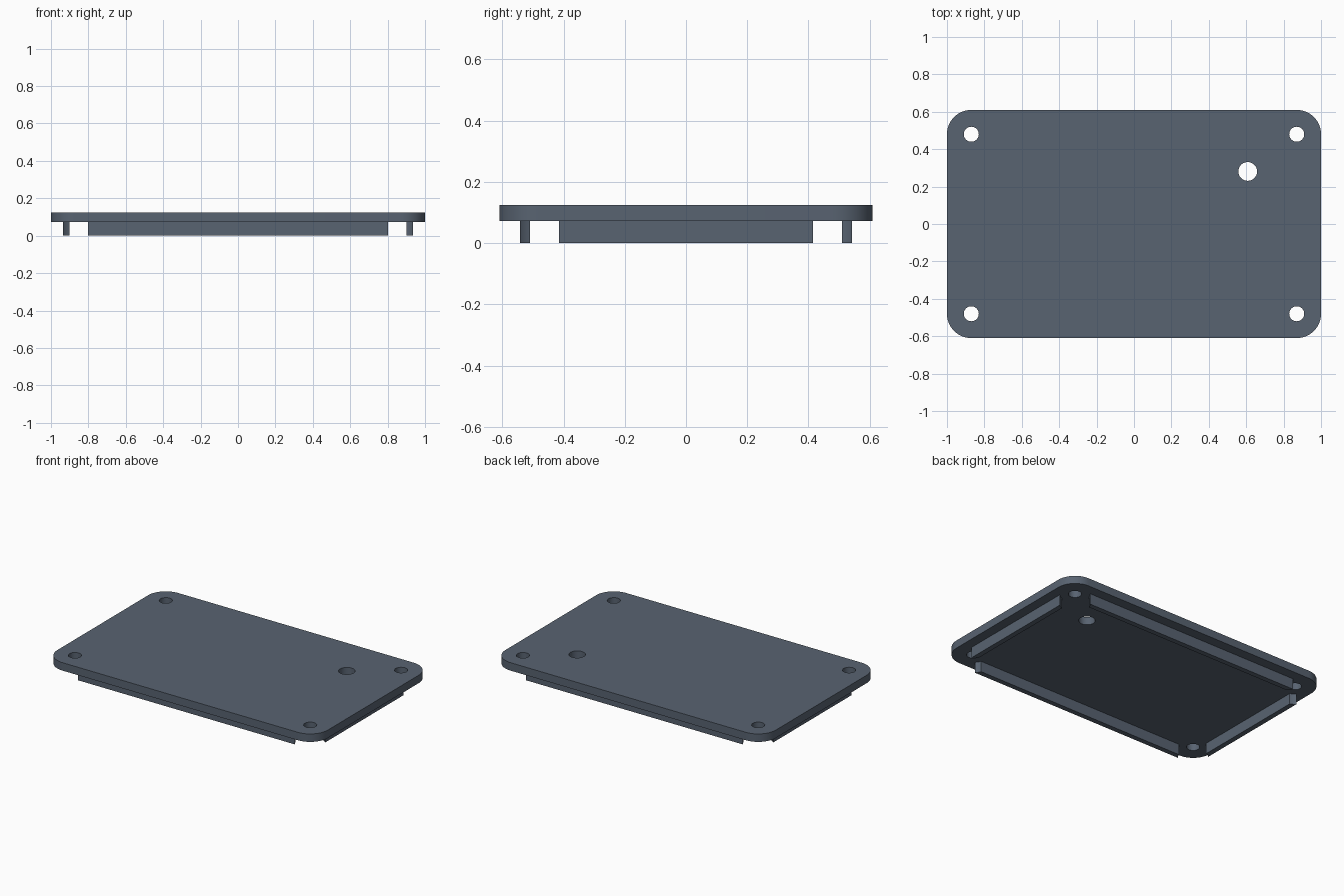
import bpy, bmesh, math
from mathutils import Matrix

old = bpy.data.objects.get("Cube")
if old:
    bpy.data.objects.remove(old, do_unlink=True)

# Main dimensions
HALF_X, HALF_Y, CORNER = 1.0, 0.61, 0.13
UNDERSIDE, TOP = 0.072, 0.125
RIB_X, RIB_Y, RIB_THICK = 0.935, 0.543, 0.034
SCREWS = [(sx * (HALF_X - CORNER), sy * (HALF_Y - CORNER))
          for sx in (-1, 1) for sy in (-1, 1)]

slate = bpy.data.materials.new("slate_grey")
slate.use_nodes = True
slate.diffuse_color = (0.098, 0.125, 0.165, 1)
slate.node_tree.nodes["Principled BSDF"].inputs["Base Color"].default_value = slate.diffuse_color


def finish(name, bm):
    mesh = bpy.data.meshes.new(name)
    bm.to_mesh(mesh)
    bm.free()
    mesh.materials.append(slate)
    obj = bpy.data.objects.new(name, mesh)
    bpy.context.collection.objects.link(obj)
    return obj


def box(name, x, y, half_x, half_y, z0, z1, radius=0):
    bm = bmesh.new()
    size = Matrix.Diagonal((2 * half_x, 2 * half_y, z1 - z0, 1))
    bmesh.ops.create_cube(bm, size=1, matrix=Matrix.Translation((x, y, (z0 + z1) / 2)) @ size)
    if radius:
        upright = [e for e in bm.edges
                   if abs(e.verts[0].co.z - e.verts[1].co.z) > 0.01]
        bmesh.ops.bevel(bm, geom=upright, offset=radius, segments=16,
                        profile=0.5, affect='EDGES')
    return finish(name, bm)


def cylinders(name, holes):
    bm = bmesh.new()
    for x, y, r in holes:
        bmesh.ops.create_cone(bm, cap_ends=True, segments=64, radius1=r, radius2=r,
                              depth=1, matrix=Matrix.Translation((x, y, 0)))
    obj = finish(name, bm)
    obj.hide_render = True
    return obj


def cut(obj, cutter):
    bpy.ops.object.select_all(action='DESELECT')
    obj.select_set(True)
    bpy.context.view_layer.objects.active = obj
    mod = obj.modifiers.new("holes", 'BOOLEAN')
    mod.operation, mod.solver, mod.object = 'DIFFERENCE', 'EXACT', cutter
    bpy.ops.object.modifier_apply(modifier=mod.name)
    bpy.ops.object.shade_smooth_by_angle(angle=math.radians(30))


# Lid plate with four screw holes and one larger cable hole
plate = box("lid_plate", 0, 0, HALF_X, HALF_Y, UNDERSIDE, TOP, CORNER)
drill = cylinders("hole_cutter", [(x, y, 0.04) for x, y in SCREWS] + [(0.608, 0.281, 0.05)])
cut(plate, drill)

# Locating ribs underneath, with ends scooped out around the screws
relief = cylinders("rib_end_cutter", [(x, y, 0.092) for x, y in SCREWS])
half = RIB_THICK / 2
for side, x_name, y_name in ((-1, "right_rib", "front_rib"), (1, "left_rib", "back_rib")):
    cut(box(x_name, side * (RIB_X - half), 0, half, 0.47, 0, UNDERSIDE), relief)
    cut(box(y_name, 0, side * (RIB_Y - half), 0.86, half, 0, UNDERSIDE), relief)

for cutter in (drill, relief):
    bpy.data.objects.remove(cutter, do_unlink=True)
